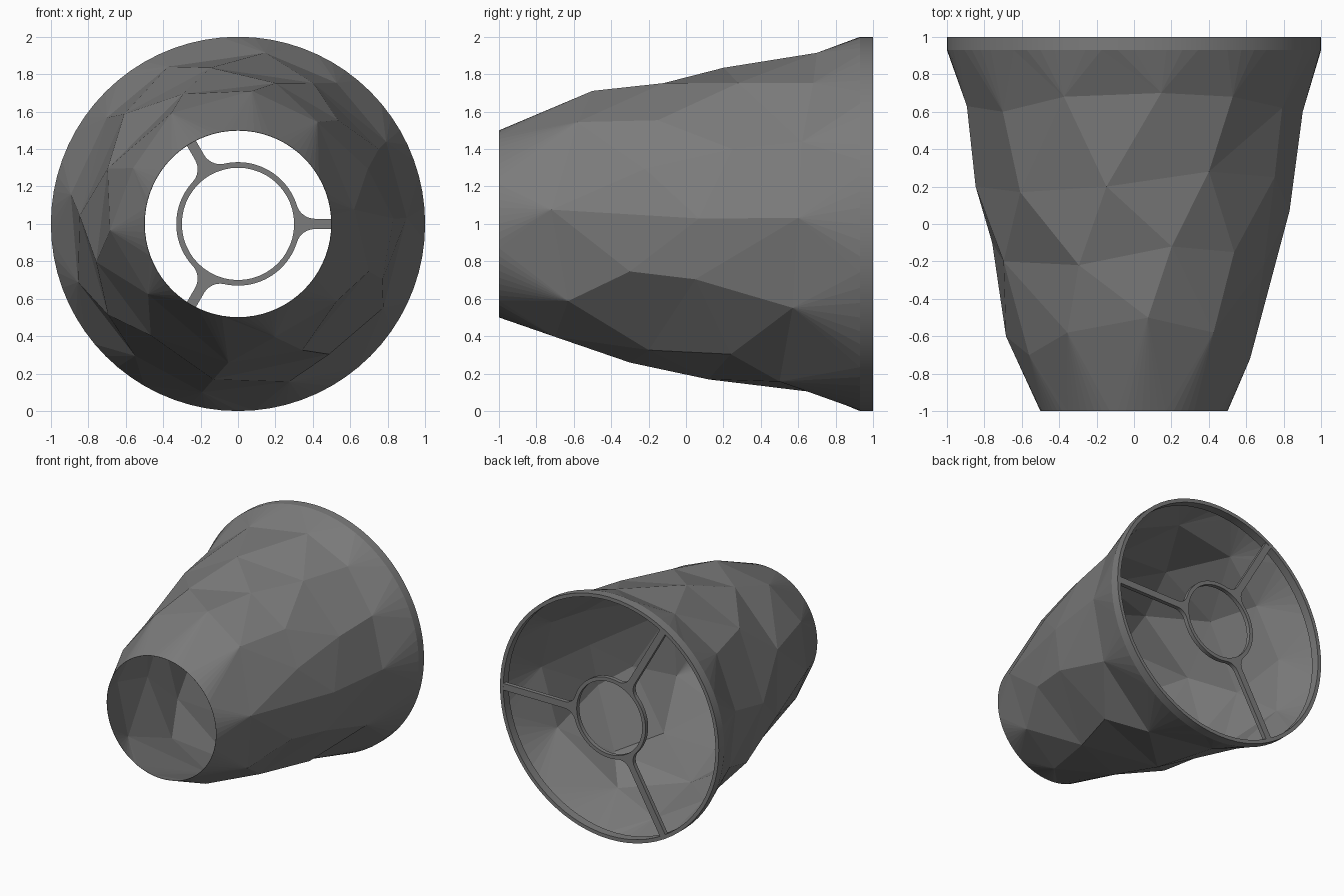
import bpy, bmesh
from math import cos, sin, radians, acos, sqrt, pi
from mathutils import Vector
from mathutils.geometry import delaunay_2d_cdt

if "Cube" in bpy.data.objects:
    bpy.data.objects.remove(bpy.data.objects["Cube"])

SEG = 72
RIM_Y = 0.93

# Dark grey for everything
DARK = bpy.data.materials.new("dark_grey")
DARK.diffuse_color = (.2, .2, .2, 1)
DARK.use_nodes = True
DARK.node_tree.nodes["Principled BSDF"].inputs["Base Color"].default_value = DARK.diffuse_color

# Average radius of the shade along its axis
PROFILE = [(-1, .5), (-.75, .61), (-.6, .685), (-.5, .715), (-.2, .757), (.1, .84),
           (.3, .855), (.65, .91), (RIM_Y, 1)]


def radius(y):
    for (y0, r0), (y1, r1) in zip(PROFILE, PROFILE[1:]):
        if y <= y1:
            return r0 + (r1 - r0) * (y - y0) / (y1 - y0)
    return 1


# Facet corners as (angle in degrees, y)
CORNERS = [(114, .68), (81, .7), (55, .68), (100, .2), (62, .28), (136, .17), (75, -.12),
           (113, -.22), (84, -.5), (52, -.58), (141, .6), (157, -.2), (28, .25), (121, -.58),
           (322, -.63), (340, -.3), (339, .05), (330, .57), (297, -.2), (305, .24), (2, .07),
           (2, .6), (7, -.72), (23, -.22), (46, -.15), (29, .62), (261, .12), (288, .5),
           (232, .55), (200, .65), (195, -.1), (183, -.6), (170, .63), (218, -.75),
           (266, -.3), (232, -.2), (215, .2), (177, .2), (288, -.7), (258, .68), (152, -.7)]
RIDGE = (CORNERS.index((7, -.72)), CORNERS.index((2, .07)))   # forced facet edge


def build_shade():
    pts = list(CORNERS)
    for i in range(SEG):
        pts += [(i * 360 / SEG, -1), (i * 360 / SEG, RIM_Y)]
    n = len(pts)
    # Unroll three turns, triangulate, and keep one turn
    flat = [Vector((radians(a + t) * .78, y)) for t in (-360, 0, 360) for a, y in pts]
    ridges = [(RIDGE[0] + k * n, RIDGE[1] + k * n) for k in range(3)]
    out = delaunay_2d_cdt(flat, ridges, [], 0, 1e-6)
    co, faces, orig = out[0], out[2], out[3]
    bm = bmesh.new()
    vs = []
    for a, y in pts:
        r = radius(y)
        vs.append(bm.verts.new((r * cos(radians(a)), y, 1 + r * sin(radians(a)))))
    turn = 2 * pi * .78
    for f in faces:
        c = sum(co[i].x for i in f) / 3
        if -.0123 <= c < turn - .0123:
            tri = [vs[orig[i][0] % n] for i in f]
            if len(set(tri)) == 3 and not bm.faces.get(tri):
                bm.faces.new(tri)
    bmesh.ops.recalc_face_normals(bm, faces=bm.faces)
    # Make sure normals face away from the axis
    if sum(f.normal.x * f.calc_center_median().x for f in bm.faces) < 0:
        bmesh.ops.reverse_faces(bm, faces=bm.faces)
    me = bpy.data.meshes.new("shade")
    bm.to_mesh(me)
    bm.free()
    me.materials.append(DARK)
    ob = bpy.data.objects.new("faceted_shade", me)
    bpy.context.collection.objects.link(ob)
    mod = ob.modifiers.new("thin_wall", 'SOLIDIFY')
    mod.thickness = .002
    mod.offset = -1


def arc(r, a0, a1, n, cx=0, cy=0):
    return [(cx + r * cos(a0 + (a1 - a0) * i / n), cy + r * sin(a0 + (a1 - a0) * i / n))
            for i in range(n + 1)]


def circle(r, n):
    return arc(r, 0, 2 * pi, n)[:-1]


def plate(name, loops, y0, y1):
    # Flat outline with holes, extruded along y
    cu = bpy.data.curves.new(name, 'CURVE')
    cu.dimensions = '2D'
    cu.fill_mode = 'BOTH'
    cu.extrude = (y1 - y0) / 2
    cu.materials.append(DARK)
    for loop in loops:
        sp = cu.splines.new('POLY')
        sp.points.add(len(loop) - 1)
        for p, (x, y) in zip(sp.points, loop):
            p.co = (x, y, 0, 1)
        sp.use_cyclic_u = True
    ob = bpy.data.objects.new(name, cu)
    bpy.context.collection.objects.link(ob)
    ob.location = (0, (y0 + y1) / 2, 1)
    ob.rotation_euler.x = pi / 2
    bpy.ops.object.select_all(action='DESELECT')
    bpy.context.view_layer.objects.active = ob
    ob.select_set(True)
    bpy.ops.object.convert(target='MESH')
    bpy.ops.object.shade_smooth_by_angle(angle=radians(30))


def build_frame():
    # Spokes flare into the centre ring through small fillets
    ring, hole, rim_in, half, fil = .33, .30, .97, .0275, .1
    cy = half + fil
    cx = sqrt((ring + fil) ** 2 - cy ** 2)
    tang = acos(cx / (ring + fil))
    sector = radians(120)
    fillet = arc(fil, -pi + tang, -pi / 2, 8, cx, cy)
    # One third of the outline: spoke end, upper fillet, ring arc, next lower fillet
    upper = [(rim_in + .005, half)] + fillet[::-1]
    lower = [(x * cos(sector) + y * sin(sector), x * sin(sector) - y * cos(sector))
             for x, y in upper[::-1]]
    third = upper + arc(ring, tang, sector - tang, 20)[1:-1] + lower
    outline = []
    for k in range(3):
        c, s = cos(k * sector), sin(k * sector)
        outline += [(x * c - y * s, x * s + y * c) for x, y in third]
    plate("spokes_and_ring", [outline, circle(hole, 48)], .965, .999)
    plate("rim", [circle(1, SEG), circle(rim_in, SEG)], RIM_Y, 1)


build_shade()
build_frame()
